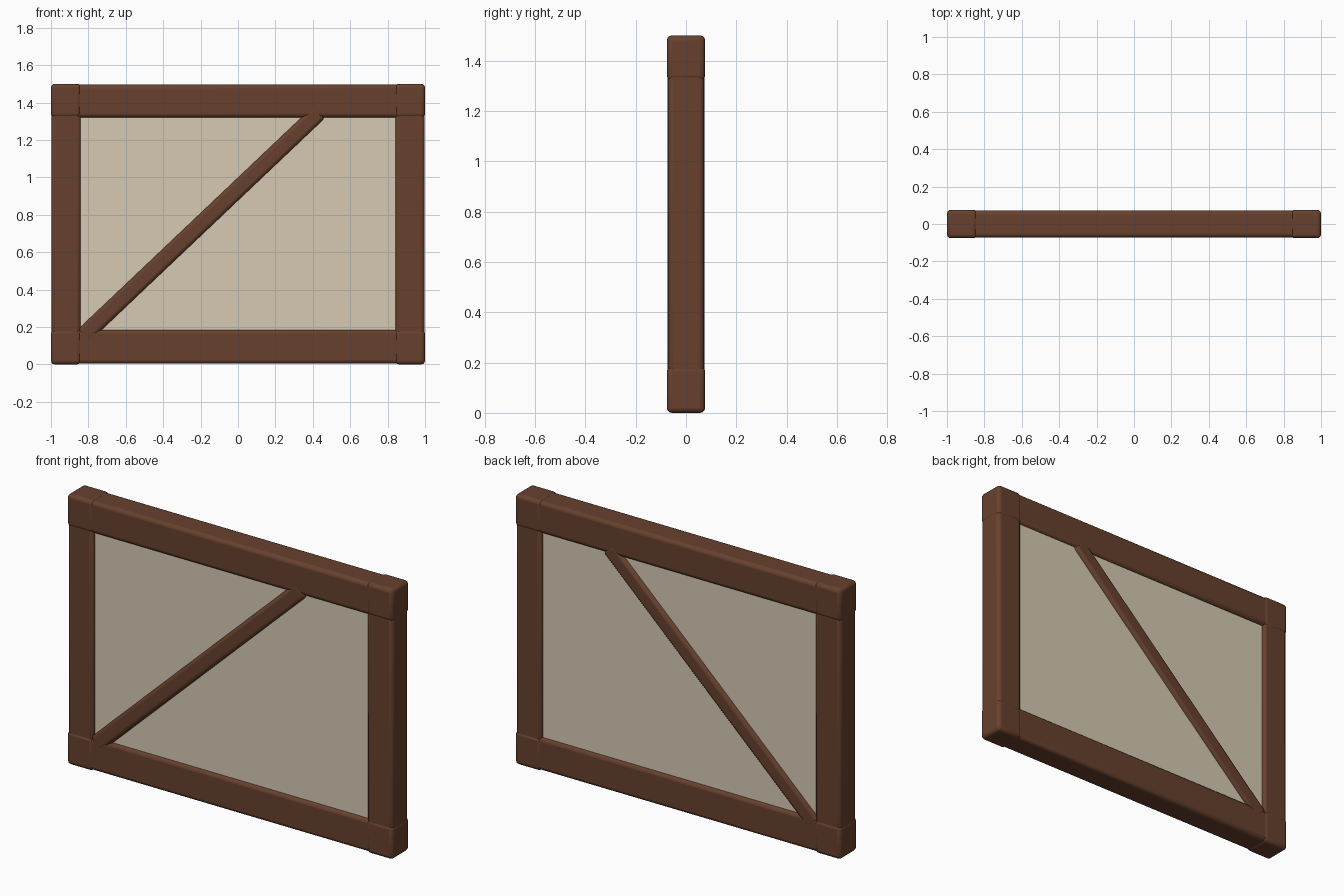
import bpy
import math

cube = bpy.data.objects.get("Cube")
if cube:
    bpy.data.objects.remove(cube, do_unlink=True)


def material(name, rgb):
    m = bpy.data.materials.new(name)
    m.use_nodes = True
    m.diffuse_color = (*rgb, 1)
    m.node_tree.nodes["Principled BSDF"].inputs["Base Color"].default_value = (*rgb, 1)
    return m


wood = material("brown wood", (0.135, 0.053, 0.027))
plaster = material("cream plaster", (0.67, 0.59, 0.45))


def block(name, center, size, mat, bevel=0.0, tilt=0.0):
    """Box given by centre and full size, tilted about y, with rounded edges."""
    bpy.ops.mesh.primitive_cube_add(size=1, location=center)
    ob = bpy.context.object
    ob.name = name
    ob.scale = size
    bpy.ops.object.transform_apply(location=False, rotation=False, scale=True)
    ob.rotation_euler.y = tilt
    ob.data.materials.append(mat)
    if bevel:
        mod = ob.modifiers.new("rounded edges", "BEVEL")
        mod.width = bevel
        mod.segments = 3
        bpy.ops.object.shade_smooth_by_angle(angle=math.radians(40))
    return ob


W, H = 2.0, 1.5
POST, SILL, HEAD = 0.16, 0.185, 0.18
DEPTH, JOINT = 0.144, 0.152

# Infill panel
block("infill_panel", (0, 0, H / 2), (W - POST, 0.11, H - SILL), plaster)

# Rails
block("bottom_rail", (0, 0, SILL / 2 + 0.002), (W - 0.02, DEPTH, SILL - 0.004), wood, 0.02)
block("top_rail", (0, 0, H - HEAD / 2 - 0.002), (W - 0.02, DEPTH, HEAD - 0.004), wood, 0.02)

# Posts and the slightly thicker corner joints
for side, sx in (("right", -1), ("left", 1)):
    x = sx * (W - POST) / 2
    block(side + "_post", (x - sx * 0.001, 0, H / 2), (POST - 0.002, DEPTH, H - 0.02), wood, 0.02)
    for level, z, h in (("bottom", SILL / 2, SILL), ("top", H - HEAD / 2, HEAD)):
        block(f"{level}_{side}_joint", (x, 0, z), (POST, JOINT, h), wood, 0.02)

# Diagonal brace, its ends buried in the frame
x0, z0, x1, z1 = -0.83, 0.15, 0.435, 1.35
length = math.hypot(x1 - x0, z1 - z0)
block("diagonal_brace", ((x0 + x1) / 2, 0, (z0 + z1) / 2), (length, 0.146, 0.09),
      wood, 0.02, -math.atan2(z1 - z0, x1 - x0))
